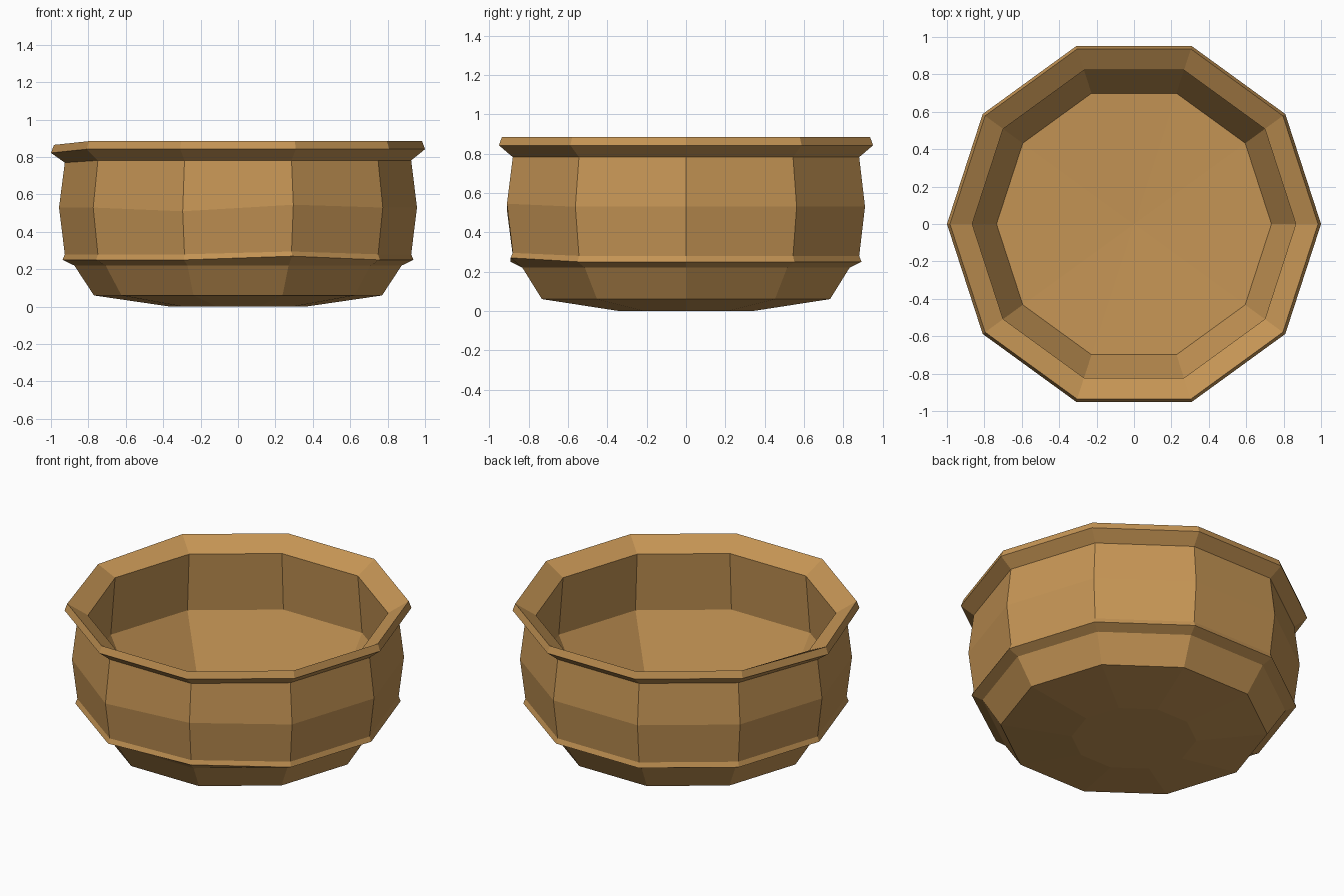
import bpy, bmesh, math

if "Cube" in bpy.data.objects:
    bpy.data.objects.remove(bpy.data.objects["Cube"])

SIDES = 10

# Profile rings (radius, height), from underside, up the outside, over the lip, down to the floor
PROFILE = [
    (0.36, 0.00), (0.77, 0.06), (0.875, 0.22),           # foot
    (0.938, 0.25), (0.926, 0.28),                        # ridge
    (0.957, 0.53), (0.926, 0.782),                       # belly
    (1.00, 0.842), (0.984, 0.885),                       # lip
    (0.865, 0.81), (0.895, 0.44), (0.735, 0.12),         # hollow, undercut below the lip
]
# Hand-made unevenness: (ring, side) -> height offset
UNEVEN = {(6, 5): -0.012, (7, 5): -0.02, (8, 5): -0.02,
          (3, 8): 0.02, (4, 8): 0.015, (5, 8): 0.015, (5, 7): -0.02}

bm = bmesh.new()
rings = []
for i, (r, z) in enumerate(PROFILE):
    rings.append([bm.verts.new((r * math.cos(math.tau * k / SIDES),
                                r * math.sin(math.tau * k / SIDES),
                                z + UNEVEN.get((i, k), 0))) for k in range(SIDES)])

# Walls between neighbouring rings
for a, b in zip(rings, rings[1:]):
    for k in range(SIDES):
        n = (k + 1) % SIDES
        bm.faces.new((a[k], a[n], b[n], b[k]))

# Flat base and slightly dished floor
bm.faces.new(rings[0][::-1])
centre = bm.verts.new((0, 0, 0.09))
for k in range(SIDES):
    bm.faces.new((rings[-1][k], rings[-1][(k + 1) % SIDES], centre))
bmesh.ops.recalc_face_normals(bm, faces=bm.faces)

mesh = bpy.data.meshes.new("bowl")
bm.to_mesh(mesh)
bm.free()
bowl = bpy.data.objects.new("bowl", mesh)
bpy.context.collection.objects.link(bowl)

clay = bpy.data.materials.new("tan clay")
clay.diffuse_color = (0.56, 0.30, 0.09, 1)
clay.use_nodes = True
clay.node_tree.nodes["Principled BSDF"].inputs["Base Color"].default_value = clay.diffuse_color
mesh.materials.append(clay)
